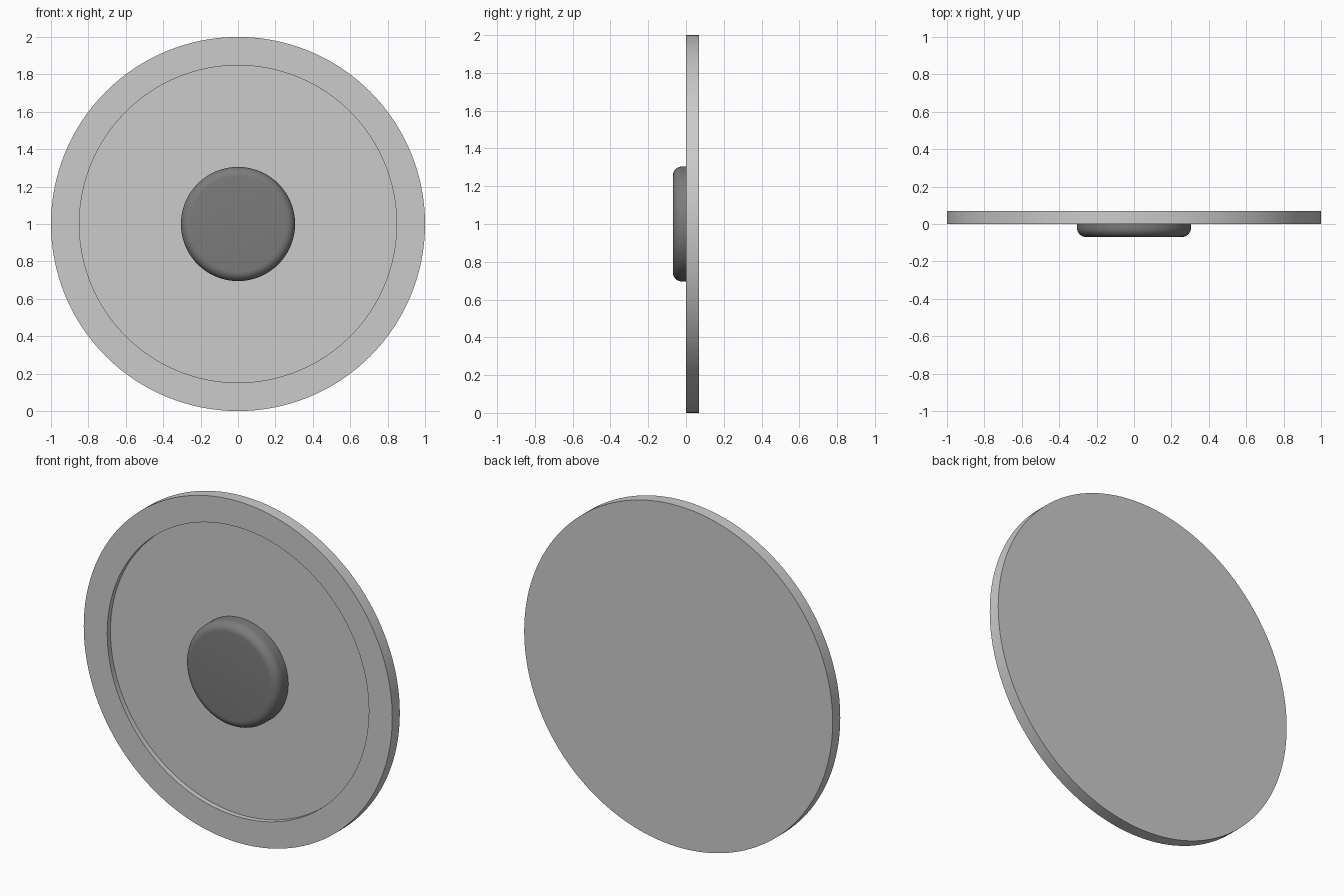
import bpy, bmesh
from math import sin, cos, pi, radians

if "Cube" in bpy.data.objects:
    bpy.data.objects.remove(bpy.data.objects["Cube"])

SEGMENTS = 128


def lathe(name, profile, angle=30):
    """Revolve (radius, y) points around the y axis at z = 1; radius 0 closes an end."""
    bm = bmesh.new()
    rings = []
    for r, y in profile:
        count = 1 if r == 0 else SEGMENTS
        rings.append([bm.verts.new((r * cos(2 * pi * i / SEGMENTS), y,
                                    1 + r * sin(2 * pi * i / SEGMENTS)))
                      for i in range(count)])
    for a, b in zip(rings, rings[1:]):
        for i in range(SEGMENTS):
            j = (i + 1) % SEGMENTS
            if len(a) == 1:
                bm.faces.new((a[0], b[j], b[i]))
            elif len(b) == 1:
                bm.faces.new((a[i], a[j], b[0]))
            else:
                bm.faces.new((a[i], a[j], b[j], b[i]))
    bmesh.ops.recalc_face_normals(bm, faces=bm.faces)
    mesh = bpy.data.meshes.new(name)
    bm.to_mesh(mesh)
    bm.free()
    obj = bpy.data.objects.new(name, mesh)
    bpy.context.collection.objects.link(obj)
    bpy.ops.object.select_all(action='DESELECT')
    obj.select_set(True)
    bpy.context.view_layer.objects.active = obj
    bpy.ops.object.shade_smooth_by_angle(angle=radians(angle))
    return obj


FLOOR = 0.03

# Round plate with a raised rim and a shallow recessed face
lathe("plate", [(0, FLOOR), (0.848, FLOOR), (0.848, 0), (1, 0), (1, 0.07), (0, 0.07)])

# Central button with a rounded front edge, seated in the recess
R, FRONT, FILLET = 0.305, -0.07, 0.05
fillet = [(R - FILLET + FILLET * sin(t * pi / 16), FRONT + FILLET - FILLET * cos(t * pi / 16))
          for t in range(9)]
button = lathe("button", [(0, FRONT)] + fillet + [(R, FLOOR + 0.005), (0, FLOOR + 0.005)])

# Darker grey for the button
dark = bpy.data.materials.new("dark_grey")
dark.diffuse_color = (0.2, 0.2, 0.2, 1)
dark.use_nodes = True
dark.node_tree.nodes["Principled BSDF"].inputs["Base Color"].default_value = dark.diffuse_color
button.data.materials.append(dark)
